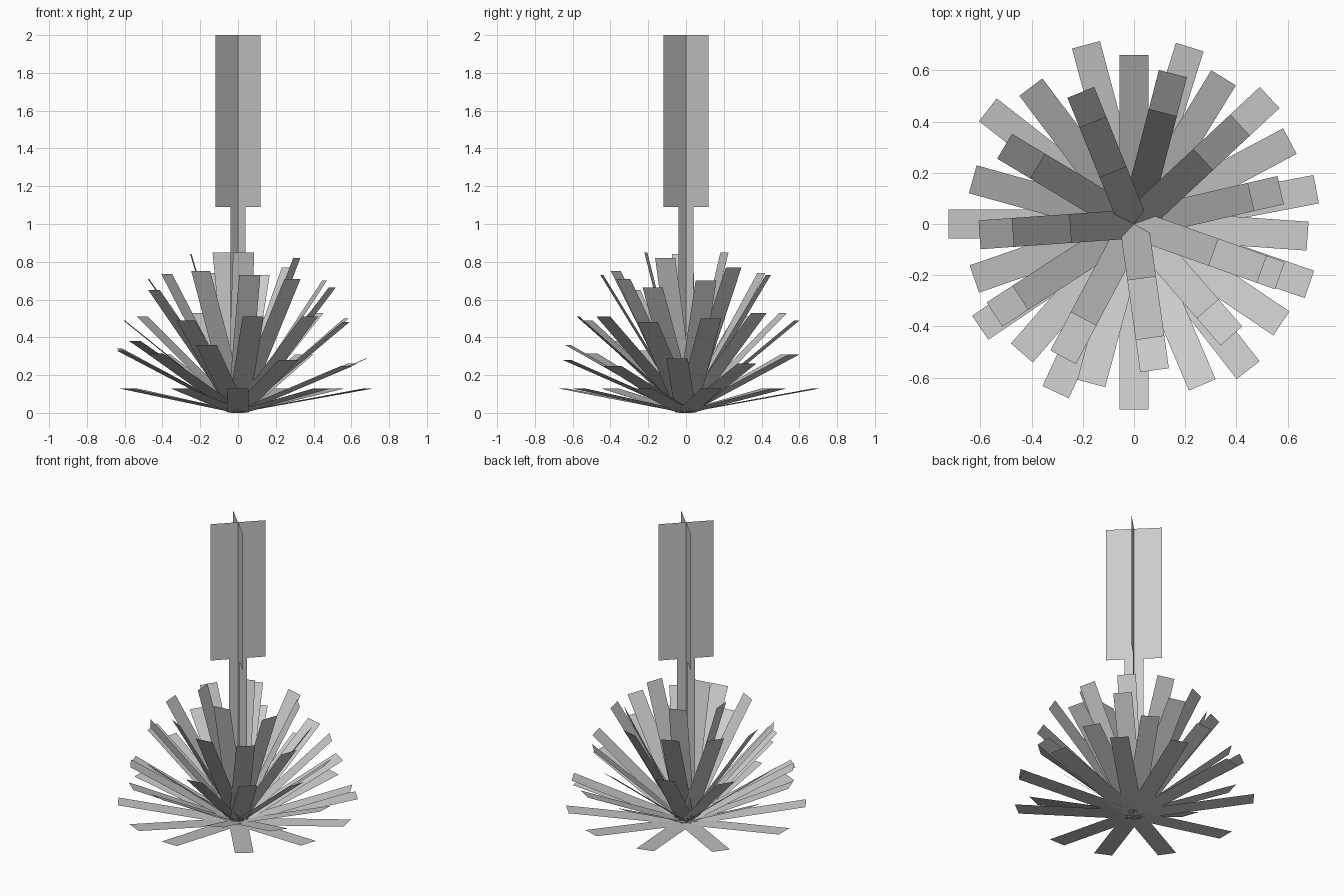
import bpy
from math import sin, cos, radians
from mathutils import Vector

if "Cube" in bpy.data.objects:
    bpy.data.objects.remove(bpy.data.objects["Cube"])


def add_mesh(name, verts, faces):
    mesh = bpy.data.meshes.new(name)
    mesh.from_pydata(verts, [], faces)
    obj = bpy.data.objects.new(name, mesh)
    bpy.context.collection.objects.link(obj)
    return obj


def leaf(name, azimuth, reach, height, width=0.113):
    # Flat strip from the root to its tip, with a level tip edge
    a = radians(azimuth)
    side = Vector((-sin(a), cos(a), 0)) * width / 2
    root = Vector((0, 0, 0.003))
    tip = Vector((cos(a) * reach, sin(a) * reach, height))
    add_mesh(name, [root - side, tip - side, tip + side, root + side], [(0, 1, 2, 3)])


# Lowest ring, nearly flat on the ground
for az in (180, 142, 105, 72.5, 43, 10.8, -19, -52, -90, -115, -146):
    leaf("ground_leaf", az, 0.725, 0.13)

# Second ring: azimuth, reach (equal leaf length)
for az, r in ((90, .66), (127, .67), (58.5, .67), (28, .69), (-4, .68), (-34, .695),
              (-67, .683), (-105, .645), (-131, .668), (-161, .66), (164.5, .654)):
    leaf("low_leaf", az, r, (0.738 ** 2 - r * r) ** 0.5)

# Third ring: azimuth, reach, tip height
for az, r, z in ((112, .555, .53), (75.5, .607, .49), (43, .567, .53), (13, .588, .5),
                 (-19.5, .605, .48), (-49, .58, .51), (-82, .577, .51), (-118, .59, .49),
                 (-147, .65, .38), (-176, .605, .49), (149, .59, .51)):
    leaf("middle_leaf", az, r, z)

# Upper ring
for az, r, z in ((112, .43, .74), (75.5, .45, .73), (43, .37, .77), (13, .47, .70),
                 (-19.5, .53, .665), (-49, .44, .71), (-82, .45, .73), (-118, .42, .75),
                 (-147, .53, .65), (-176, .475, .71), (149, .44, .735)):
    leaf("upper_leaf", az, r, z)

# Steepest inner leaves
for az, r, z in ((112, .22, .85), (-176, .25, .84), (-82, .215, .85), (-19.5, .33, .82)):
    leaf("inner_leaf", az, r, z)

# Flower stalk: two crossed diagonal cards, narrow stem and wide bloom
for sy in (1, -1):
    for name, h, z0, z1 in (("flower_stem", .04, 0, 1.09), ("flower_head", .12, 1.09, 2)):
        add_mesh(name, [(-h, -h * sy, z0), (h, h * sy, z0), (h, h * sy, z1), (-h, -h * sy, z1)],
                 [(0, 1, 2, 3)])
